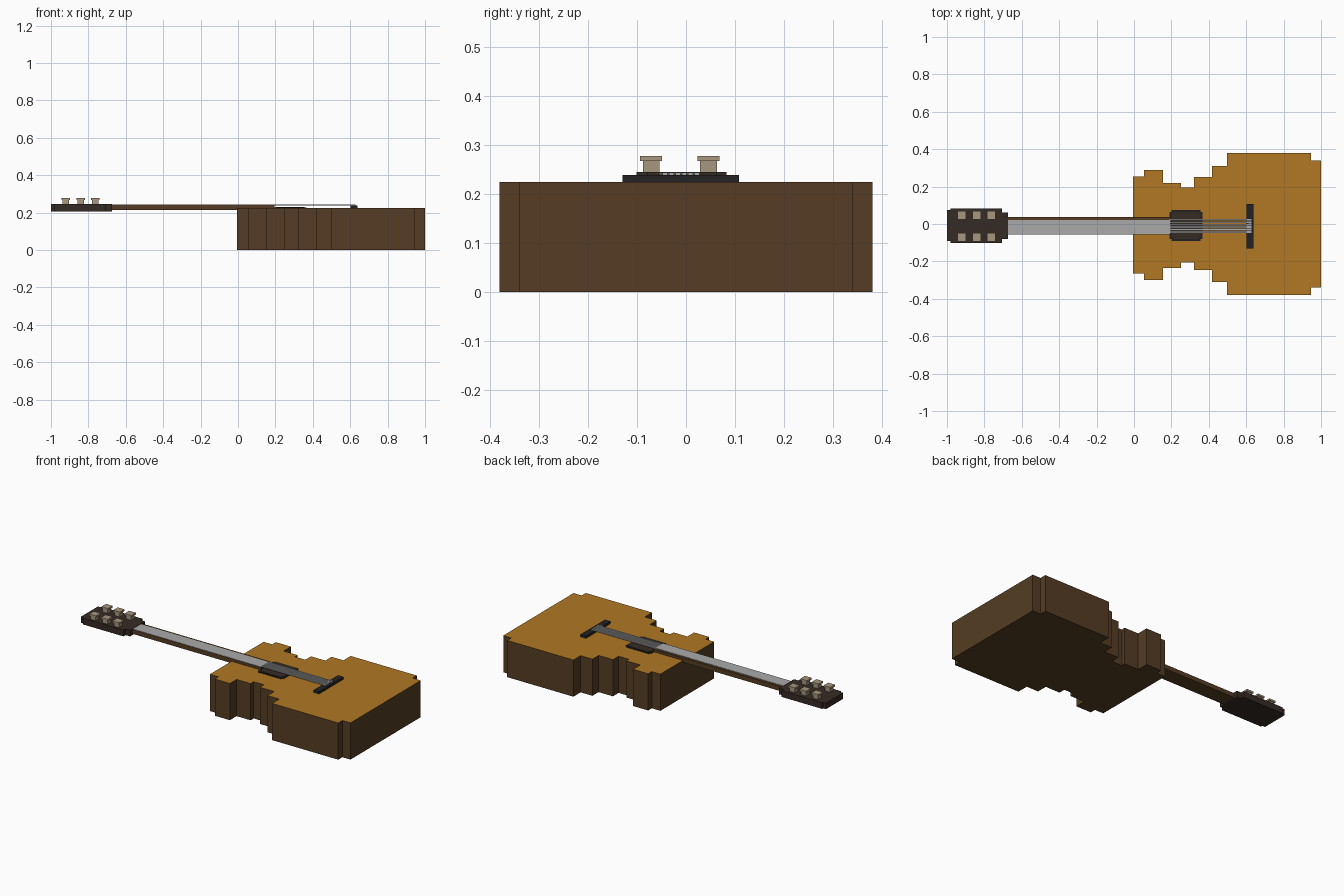
import bpy, bmesh

cube = bpy.data.objects.get("Cube")
if cube:
    bpy.data.objects.remove(cube)


def material(name, rgb):
    m = bpy.data.materials.new(name)
    m.use_nodes = True
    m.diffuse_color = (*rgb, 1)
    bsdf = next(n for n in m.node_tree.nodes if n.type == 'BSDF_PRINCIPLED')
    bsdf.inputs["Base Color"].default_value = (*rgb, 1)
    return m


AMBER = material("amber wood", (0.44, 0.19, 0.017))
BROWN = material("brown wood", (0.09, 0.046, 0.017))
DARK = material("dark wood", (0.036, 0.024, 0.018))
BLACK = material("black", (0.016, 0.016, 0.018))
STEEL = material("grey steel", (0.4, 0.4, 0.4))
TAN = material("tan pegs", (0.39, 0.31, 0.21))


def prism(name, outline, z0, z1, mat, top_mat=None):
    """Extrude a flat outline from z0 to z1, with an optional top colour."""
    bm = bmesh.new()
    base = bm.faces.new([bm.verts.new((x, y, z0)) for x, y in outline])
    ext = bmesh.ops.extrude_face_region(bm, geom=[base], use_keep_orig=True)
    for v in ext["geom"]:
        if isinstance(v, bmesh.types.BMVert):
            v.co.z = z1
    bmesh.ops.recalc_face_normals(bm, faces=bm.faces)
    if top_mat:
        for f in bm.faces:
            f.material_index = int(f.normal.z > 0.5)
    mesh = bpy.data.meshes.new(name)
    bm.to_mesh(mesh)
    bm.free()
    mesh.materials.append(mat)
    if top_mat:
        mesh.materials.append(top_mat)
    ob = bpy.data.objects.new(name, mesh)
    bpy.context.collection.objects.link(ob)
    return ob


def box(name, x0, x1, y0, y1, z0, z1, mat):
    return prism(name, [(x0, y0), (x1, y0), (x1, y1), (x0, y1)], z0, z1, mat)


def stepped(xs, low, high):
    """Staircase outline: each span of xs has its own low and high y."""
    spans = list(zip(xs, xs[1:]))
    bottom = [(x, y) for s, y in zip(spans, low) for x in s]
    top = [(x, y) for s, y in zip(spans, high) for x in s]
    return bottom + top[::-1]


# Body with stepped waist
body_x = [-0.005, 0.053, 0.155, 0.25, 0.32, 0.417, 0.497, 0.945, 1.0]
body_low = [-0.265, -0.30, -0.235, -0.205, -0.245, -0.31, -0.38, -0.34]
body_high = [0.255, 0.29, 0.22, 0.195, 0.25, 0.31, 0.38, 0.34]
prism("body", stepped(body_x, body_low, body_high), 0, 0.225, BROWN, AMBER)

# Sound hole: black rim and dark centre, both with notched corners
for name, e, z, mat in (("sound_hole_rim", 0, 0.228, BLACK),
                        ("sound_hole", 0.01, 0.23, DARK)):
    xs = [0.19 + e, 0.2 + e, 0.355 - e, 0.365 - e]
    lo, hi = -0.09 + e, 0.075 - e
    prism(name, stepped(xs, [lo + 0.01, lo, lo + 0.01],
                        [hi - 0.01, hi, hi - 0.01]), 0.224, z, mat)

# Neck and fingerboard
box("neck", -0.69, 0.195, -0.057, 0.037, 0.214, 0.241, BROWN)
box("fingerboard", -0.675, 0.193, -0.055, 0.022, 0.24, 0.243, STEEL)

# Headstock
prism("headstock", stepped([-1.0, -0.98, -0.705, -0.675],
                           [-0.09, -0.101, -0.08], [0.074, 0.083, 0.062]),
      0.207, 0.245, DARK)

# Tuning pegs: stem and cap
for x in (-0.92, -0.84, -0.763):
    for y in (-0.071, 0.046):
        for part, r, z0, z1 in (("stem", 0.017, 0.24, 0.268),
                                ("cap", 0.0225, 0.267, 0.278)):
            box("peg_" + part, x - r, x + r, y - r, y + r, z0, z1, TAN)

# Bridge, saddle and strings
box("bridge", 0.602, 0.64, -0.13, 0.108, 0.224, 0.239, BLACK)
for i in range(6):
    y = -0.0425 + 0.013 * i
    box("string", 0.19, 0.618, y - 0.0045, y + 0.0045, 0.239, 0.242, STEEL)
    box("string_pin", 0.612, 0.627, y - 0.005, y + 0.005, 0.238, 0.244, STEEL)
